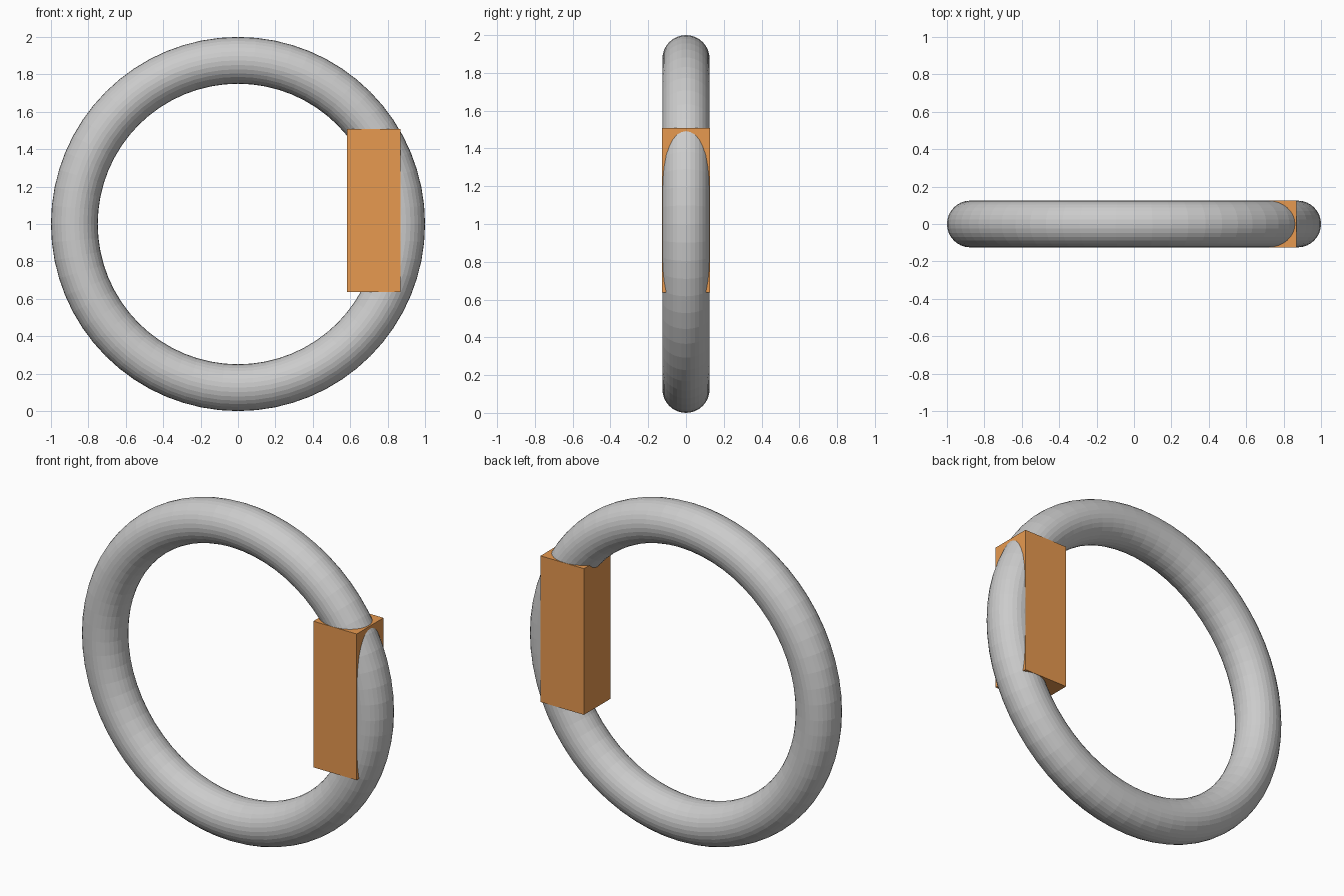
import bpy
from math import pi

if "Cube" in bpy.data.objects:
    bpy.data.objects.remove(bpy.data.objects["Cube"])

# Ring standing upright in the xz plane
bpy.ops.mesh.primitive_torus_add(major_radius=0.875, minor_radius=0.125,
                                 major_segments=64, minor_segments=32,
                                 location=(0, 0, 1), rotation=(pi / 2, 0, 0))
ring = bpy.context.object
ring.name = "ring"
bpy.ops.object.transform_apply(location=False, rotation=True, scale=False)

# Block clasped around the right side of the ring
bpy.ops.mesh.primitive_cube_add(size=1, location=(0.727, 0, 1.072))
block = bpy.context.object
block.name = "grip_block"
block.scale = (0.286, 0.252, 0.87)
bpy.ops.object.transform_apply(location=False, rotation=False, scale=True)

# Orange paint, slightly see-through
orange = bpy.data.materials.new("orange_paint")
orange.diffuse_color = (0.8, 0.32, 0.08, 0.9)
orange.use_nodes = True
orange.node_tree.nodes["Principled BSDF"].inputs["Base Color"].default_value = orange.diffuse_color
block.data.materials.append(orange)
